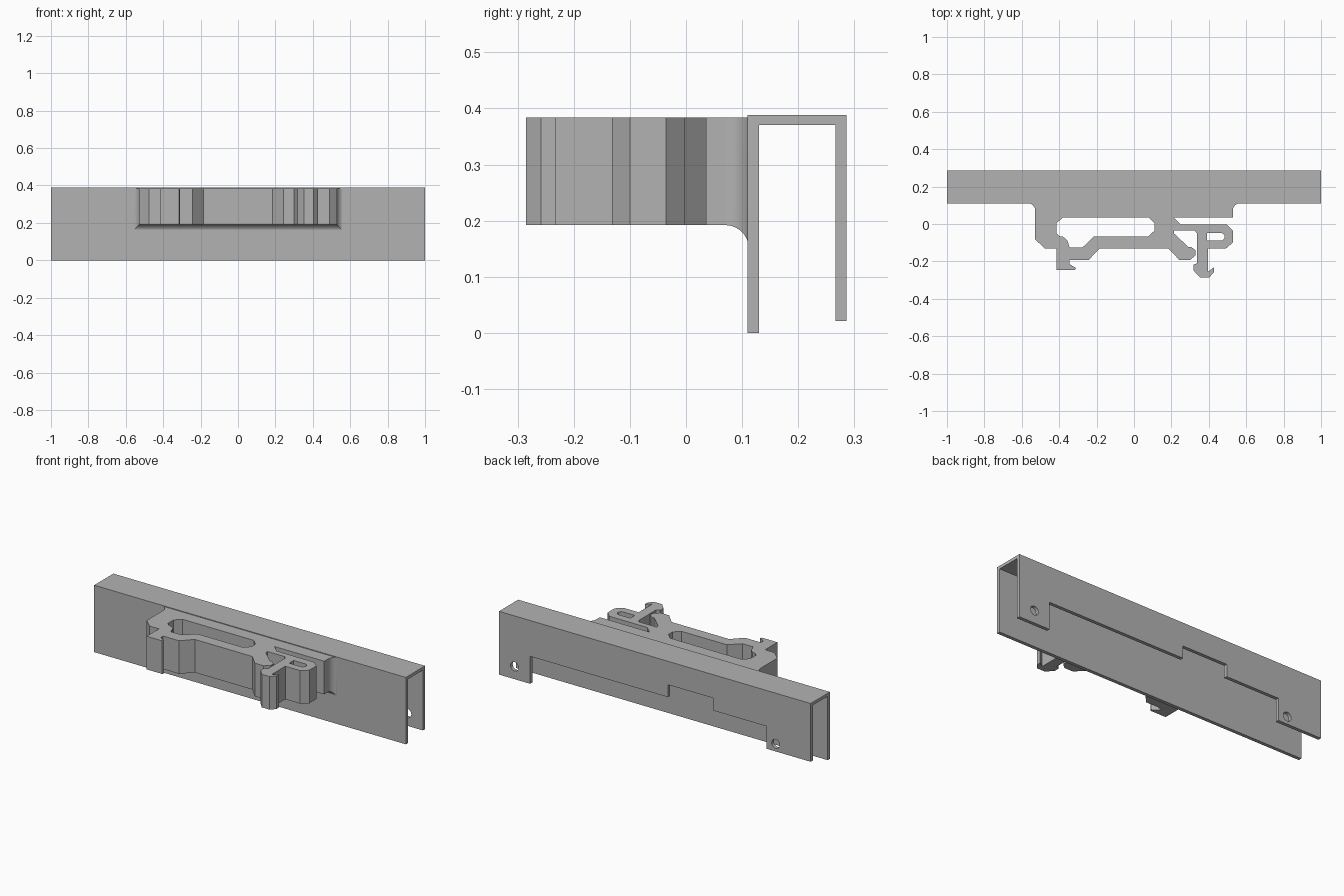
import bpy, bmesh
from math import cos, sin, pi, radians
from mathutils import Matrix

cube = bpy.data.objects.get("Cube")
if cube:
    bpy.data.objects.remove(cube, do_unlink=True)

grey = bpy.data.materials.new("plain grey")
grey.use_nodes = True
colour = (0.45, 0.45, 0.45, 1)
grey.diffuse_color = colour
grey.node_tree.nodes["Principled BSDF"].inputs["Base Color"].default_value = colour


def link(name, mesh):
    obj = bpy.data.objects.new(name, mesh)
    bpy.context.collection.objects.link(obj)
    mesh.materials.append(grey)
    return obj


def prism(name, loops, low, high, axes=Matrix.Identity(4)):
    """Extrude closed loops (outline first, then holes) along local z."""
    curve = bpy.data.curves.new(name, 'CURVE')
    curve.dimensions = '2D'
    curve.fill_mode = 'BOTH'
    curve.extrude = (high - low) / 2
    for loop in loops:
        spline = curve.splines.new('POLY')
        spline.points.add(len(loop) - 1)
        for point, (x, y) in zip(spline.points, loop):
            point.co = (x, y, 0, 1)
        spline.use_cyclic_u = True
    temp = bpy.data.objects.new(name + "_curve", curve)
    bpy.context.collection.objects.link(temp)
    bpy.context.view_layer.update()
    evaluated = temp.evaluated_get(bpy.context.evaluated_depsgraph_get())
    mesh = bpy.data.meshes.new_from_object(evaluated)
    bpy.data.objects.remove(temp, do_unlink=True)
    mesh.materials.clear()
    mesh.transform(axes @ Matrix.Translation((0, 0, (low + high) / 2)))
    bm = bmesh.new()
    bm.from_mesh(mesh)
    bmesh.ops.remove_doubles(bm, verts=bm.verts, dist=0.0005)
    bmesh.ops.dissolve_limit(bm, angle_limit=0.01, verts=bm.verts, edges=bm.edges)
    bmesh.ops.recalc_face_normals(bm, faces=bm.faces)
    bm.to_mesh(mesh)
    bm.free()
    mesh.polygons.foreach_set("use_smooth", [False] * len(mesh.polygons))
    return link(name, mesh)


def circle(cx, cy, r, n=24):
    return [(cx + r * cos(2 * pi * i / n), cy + r * sin(2 * pi * i / n)) for i in range(n)]


# Sheet channel, a U profile run along x
along_x = Matrix(((0, 0, 1, 0), (1, 0, 0, 0), (0, 1, 0, 0), (0, 0, 0, 1)))
upright = Matrix(((1, 0, 0, 0), (0, 0, -1, 0), (0, 1, 0, 0), (0, 0, 0, 1)))
section = [(.11, 0), (.13, 0), (.13, .37), (.266, .37), (.266, .021),
           (.286, .021), (.286, .388), (.11, .388)]
channel = prism("channel", [section], -1, 1, along_x)

# Stepped lower edge and two fixing holes in the back wall
steps = [(-1.1, -.1), (.8, -.1), (.8, .18), (-.085, .18), (-.085, .252),
         (-.375, .252), (-.375, .18), (-.717, .18), (-.717, .05), (-1.1, .05)]
cutters = [prism("step_cutter", [steps], -.32, -.22, upright)]
for hole_x in (.9, -.776):
    cutters.append(prism("hole_cutter", [circle(hole_x, .094, .026)], -.32, -.22, upright))
bpy.context.view_layer.objects.active = channel
for cutter in cutters:
    cutter.hide_render = True
    mod = channel.modifiers.new("cut", 'BOOLEAN')
    mod.operation = 'DIFFERENCE'
    mod.solver = 'EXACT'
    mod.object = cutter
    bpy.ops.object.modifier_apply(modifier=mod.name)
    bpy.data.objects.remove(cutter, do_unlink=True)

# Spring clip bracket with its window and slot
bottom, top, side, root_y, wall_y, r = .192, .384, .528, .07, .112, .042
outline = [(-side, root_y), (-side, -.083), (-.475, -.132), (-.415, -.132),
           (-.415, -.245), (-.315, -.245), (-.31, -.235), (-.345, -.215),
           (-.345, -.193), (-.243, -.193), (-.185, -.132), (.185, -.132),
           (.243, -.193), (.3, -.193), (.328, -.168), (.328, -.14),
           (.305, -.122), (.29, -.122), (.215, -.052), (.215, -.036),
           (.325, -.036), (.338, -.05), (.338, -.21), (.318, -.217),
           (.318, -.248), (.352, -.285), (.403, -.285), (.427, -.258),
           (.427, -.232), (.396, -.255), (.396, -.132), (.49, -.132),
           (side, -.1), (side, -.036), (.495, -.003), (.25, -.003),
           (.21, .036), (side, .036), (side, root_y)]
window = [(-.38, .036), (.077, .036), (.11, .003), (.11, -.035), (.075, -.067),
          (-.215, -.067), (-.275, -.125), (-.345, -.125), (-.355, -.09),
          (-.38, -.067), (-.395, -.067), (-.415, -.05), (-.415, .003)]
slot = [(.391, -.048), (.391, -.089)] + [
    (.464 + .0205 * cos(a), -.0685 + .0205 * sin(a))
    for a in (radians(-90 + 22.5 * i) for i in range(9))]
prism("clip_bracket", [outline, window, slot], bottom, top)

# Flared root blending the bracket into the front wall
bm = bmesh.new()
rings = []
for i in range(11):
    a = pi / 2 * i / 10
    d, y = r * (1 - cos(a)), root_y + (wall_y - root_y) * sin(a)
    rings.append([bm.verts.new(co) for co in (
        (-side - d, y, top), (-side - d, y, bottom - d),
        (side + d, y, bottom - d), (side + d, y, top))])
for a, b in zip(rings, rings[1:]):
    for j in range(4):
        k = (j + 1) % 4
        bm.faces.new((a[j], a[k], b[k], b[j]))
bm.faces.new(rings[0])
bm.faces.new(rings[-1])
bmesh.ops.recalc_face_normals(bm, faces=bm.faces)
mesh = bpy.data.meshes.new("clip_root")
bm.to_mesh(mesh)
bm.free()
root = link("clip_root", mesh)
bpy.ops.object.select_all(action='DESELECT')
root.select_set(True)
bpy.context.view_layer.objects.active = root
bpy.ops.object.shade_smooth_by_angle(angle=radians(30))
